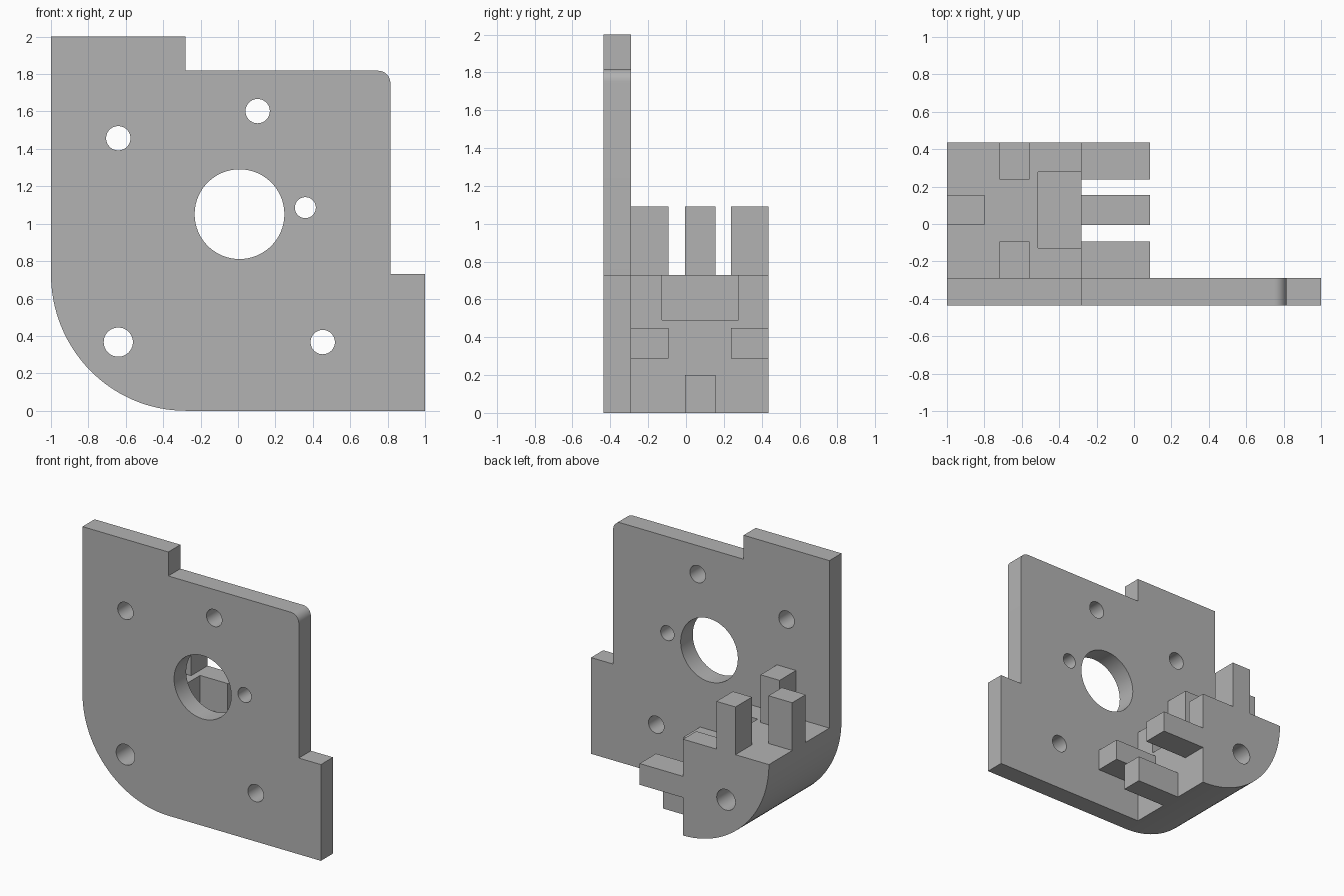
import bpy, bmesh
from math import sin, cos, pi, radians

cube = bpy.data.objects.get("Cube")
if cube:
    bpy.data.objects.remove(cube, do_unlink=True)

grey = bpy.data.materials.new("plain grey")
grey.use_nodes = True
colour = (0.45, 0.45, 0.45, 1)
grey.diffuse_color = colour
grey.node_tree.nodes["Principled BSDF"].inputs["Base Color"].default_value = colour

FRONT, JOINT, BACK = -0.435, -0.29, 0.435   # depth of the plate and block
LEFT, EDGE, SHELF = -1.0, -0.28, 0.73       # corner block extents
RADIUS = SHELF


def arc(cx, cz, rx, rz, start, end, n):
    """Points on an arc in the XZ plane, angles in degrees."""
    angles = [radians(start + (end - start) * i / n) for i in range(n + 1)]
    return [(cx + rx * cos(a), cz + rz * sin(a)) for a in angles]


def prism(name, outline, y0, y1):
    """Extrude an XZ outline from y0 to y1."""
    bm = bmesh.new()
    face = bm.faces.new([bm.verts.new((x, y0, z)) for x, z in outline])
    ext = bmesh.ops.extrude_face_region(bm, geom=[face])
    verts = [g for g in ext["geom"] if isinstance(g, bmesh.types.BMVert)]
    bmesh.ops.translate(bm, verts=verts, vec=(0, y1 - y0, 0))
    bmesh.ops.recalc_face_normals(bm, faces=bm.faces)
    mesh = bpy.data.meshes.new(name)
    bm.to_mesh(mesh)
    bm.free()
    mesh.materials.append(grey)
    obj = bpy.data.objects.new(name, mesh)
    bpy.context.collection.objects.link(obj)
    return obj


def box(name, x, y, z):
    corners = [(x[0], z[0]), (x[1], z[0]), (x[1], z[1]), (x[0], z[1])]
    return prism(name, corners, *y)


def cut(obj, cutter):
    """Subtract the cutter, apply, and delete it."""
    cutter.hide_render = True
    mod = obj.modifiers.new("cut", "BOOLEAN")
    mod.operation = "DIFFERENCE"
    mod.solver = "EXACT"
    mod.object = cutter
    bpy.context.view_layer.objects.active = obj
    bpy.ops.object.modifier_apply(modifier=mod.name)
    bpy.data.objects.remove(cutter, do_unlink=True)


def drill(obj, x, z, r):
    cut(obj, prism("drill", arc(x, z, r, r, 0, 354, 59), -1, 1))


# Mounting plate with a large rounded lower corner and stepped edges
corner = arc(EDGE, SHELF, EDGE - LEFT, RADIUS, 180, 270, 32)
outline = corner + [(1, 0), (1, SHELF), (0.815, SHELF)]
outline += arc(0.75, 1.75, 0.065, 0.068, 0, 90, 10)
outline += [(EDGE, 1.818), (EDGE, 2), (LEFT, 2)]
plate = prism("mounting_plate", outline, FRONT, JOINT)

# Screw holes and the large central opening
holes = [(-0.64, 1.457, 0.065), (0.105, 1.602, 0.065), (0.36, 1.086, 0.056),
         (0.453, 0.367, 0.065), (-0.64, 0.367, 0.078), (0.008, 1.051, 0.24)]
for hole in holes:
    drill(plate, *hole)

# Quarter-round corner block with its bore and square notch
block = prism("corner_block", corner + [(EDGE, SHELF)], JOINT, BACK)
drill(block, -0.64, 0.367, 0.078)
cut(block, box("notch", (-0.512, 0), (-0.128, 0.277), (0.49, 1)))

# Joint fingers: two outer ones and one offset middle one on each side
outer = {"front": (JOINT, -0.093), "back": (0.238, BACK)}
middle = (-0.006, 0.155)
up, out = (SHELF, 1.092), (EDGE, 0.085)
for side, depth in outer.items():
    box(f"upper_finger_{side}", (-0.72, -0.56), depth, up)
    box(f"side_finger_{side}", out, depth, (0.287, 0.448))
box("upper_finger_middle", (LEFT, -0.80), middle, up)
box("side_finger_middle", out, middle, (0, 0.2))

# Smooth the round walls, keep hard edges
bpy.ops.object.select_all(action="DESELECT")
for obj in (plate, block):
    obj.select_set(True)
bpy.context.view_layer.objects.active = plate
bpy.ops.object.shade_smooth_by_angle(angle=radians(30))
